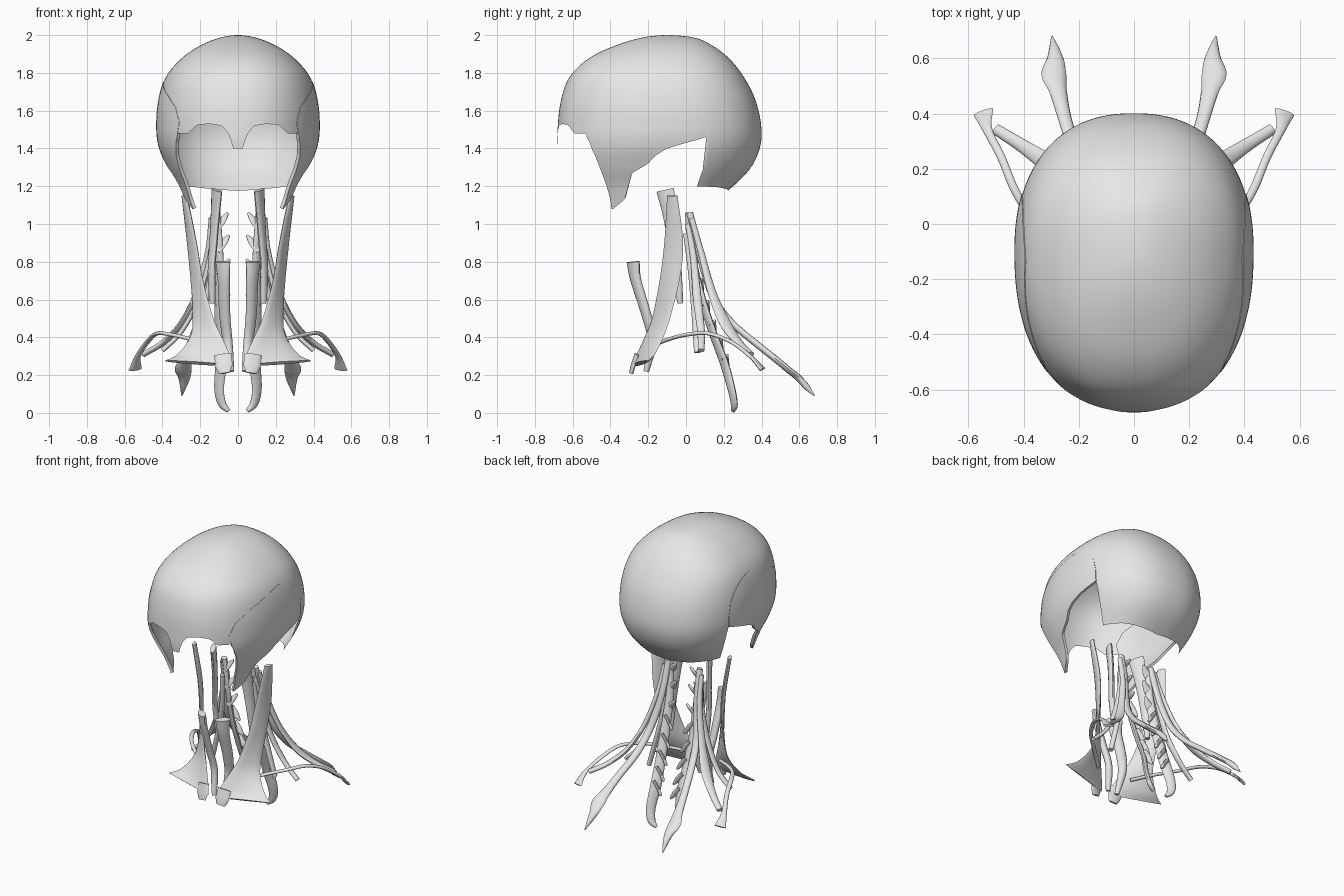
import bpy, bmesh, math
from mathutils import Vector

cube = bpy.data.objects.get("Cube")
if cube:
    bpy.data.objects.remove(cube)

grey = bpy.data.materials.new("muscle_grey")
grey.use_nodes = True
grey.diffuse_color = (0.8, 0.8, 0.8, 1)
grey.node_tree.nodes["Principled BSDF"].inputs["Base Color"].default_value = (0.8, 0.8, 0.8, 1)


def smooth(keys, t):
    """Cubic interpolation through rows whose first entry is the parameter."""
    t = min(max(t, keys[0][0]), keys[-1][0])
    i = 0
    while i < len(keys) - 2 and t > keys[i + 1][0]:
        i += 1
    a, b = keys[i], keys[i + 1]
    before, after = keys[max(i - 1, 0)], keys[min(i + 2, len(keys) - 1)]
    h = b[0] - a[0]
    u = (t - a[0]) / h
    out = []
    for k in range(1, len(a)):
        ma = (b[k] - before[k]) / (b[0] - before[0]) * h
        mb = (after[k] - a[k]) / (after[0] - a[0]) * h
        out.append((2*u**3 - 3*u*u + 1) * a[k] + (u**3 - 2*u*u + u) * ma
                   + (3*u*u - 2*u**3) * b[k] + (u**3 - u*u) * mb)
    return out


def linear(keys, t):
    for a, b in zip(keys, keys[1:]):
        if t <= b[0]:
            u = (t - a[0]) / (b[0] - a[0])
            return [p + (q - p) * u for p, q in zip(a[1:], b[1:])]
    return list(keys[-1][1:])


def finish(name, bm, merge=False, solid=0):
    """Turn half a part into a mirrored, smooth shaded object."""
    bmesh.ops.remove_doubles(bm, verts=bm.verts, dist=0.0001)
    bmesh.ops.recalc_face_normals(bm, faces=bm.faces)
    mesh = bpy.data.meshes.new(name)
    bm.to_mesh(mesh)
    bm.free()
    mesh.materials.append(grey)
    obj = bpy.data.objects.new(name, mesh)
    bpy.context.collection.objects.link(obj)
    bpy.ops.object.select_all(action='DESELECT')
    obj.select_set(True)
    bpy.context.view_layer.objects.active = obj
    if solid:
        mod = obj.modifiers.new("thickness", 'SOLIDIFY')
        mod.thickness = solid
        bpy.ops.object.modifier_apply(modifier=mod.name)
    bpy.ops.object.shade_smooth_by_angle(angle=math.radians(50))
    mirror = obj.modifiers.new("mirror", 'MIRROR')
    mirror.use_mirror_merge = merge


def grid(bm, rows, closed=False):
    rows = [[bm.verts.new(p) for p in row] for row in rows]
    for r, q in zip(rows, rows[1:]):
        n = len(r)
        for j in range(n if closed else n - 1):
            k = (j + 1) % n
            bm.faces.new((r[j], r[k], q[k], q[j]))
    return rows


# Head surface: height, half width, reach forward, reach backward
CENTRE_Y, POWER = -0.1, 2.3
HEAD = [(math.sqrt(2 - z), w, f, b) for z, w, f, b in (
    (2, 0, 0, 0), (1.985, .1, .14, .15), (1.95, .19, .26, .23), (1.88, .295, .41, .325),
    (1.78, .38, .515, .405), (1.65, .42, .563, .47), (1.5, .43, .58, .5), (1.4, .415, .58, .49),
    (1.3, .375, .56, .445), (1.2, .325, .52, .35), (1.08, .285, .46, .2))]


def signed_power(v):
    return math.copysign(abs(v) ** (2 / POWER), v)


# Scalp cap, lower edge given by angle from the front
EDGE = [(0, 1.4), (.045, 1.4), (.06, 1.44), (.08, 1.47), (.11, 1.495), (.16, 1.52), (.3, 1.53),
        (.46, 1.525), (.52, 1.51), (.6, 1.48), (1.95, 1.465), (1.97, 1.2), (2.4, 1.195),
        (math.pi, 1.175)]
UPPER, SIDES = .66, 160
bm = bmesh.new()
rows = []
for i in range(SIDES + 1):
    a = math.pi * i / SIDES
    low = math.sqrt(2 - linear(EDGE, a)[0])
    row = []
    for s in ([UPPER * j / 30 for j in range(30)]
              + [UPPER + (low - UPPER) * j / 12 for j in range(13)]):
        w, f, b = smooth(HEAD, s)
        c = signed_power(math.cos(a))
        x = 0 if i in (0, SIDES) else w * signed_power(math.sin(a))
        row.append((x, CENTRE_Y - c * (f if c > 0 else b), 2 - s * s))
    rows.append(row)
grid(bm, rows)
finish("scalp_cap", bm, merge=True)

# Temple panels: height, front edge, back edge
TEMPLE = [(1.08, -.395, -.385), (1.13, -.4, -.325), (1.2, -.42, -.305), (1.27, -.445, -.285),
          (1.32, -.465, -.2), (1.36, -.48, -.165), (1.4, -.5, -.1), (1.43, -.51, 0),
          (1.46, -.525, .11), (1.54, -.54, .11), (1.62, -.5, .09), (1.68, -.4, .05),
          (1.73, -.25, -.02), (1.755, -.14, -.1)]
bm = bmesh.new()
rows = []
for i in range(61):
    z = 1.08 + .675 * i / 60
    front, back = linear(TEMPLE, z)
    w, f, b = smooth(HEAD, math.sqrt(2 - z))
    row = []
    for j in range(25):
        y = front + (back - front) * j / 24
        d = y - CENTRE_Y
        r = min(abs(d) / (f if d < 0 else b), 1)
        row.append(((w + .003) * (1 - r ** POWER) ** (1 / POWER), y, z))
    rows.append(row)
grid(bm, rows)
finish("temple_panel", bm, solid=.018)


def strand(bm, points, across, thick):
    """Flat tapering muscle: points are x, y, z, width; across sets the flat side."""
    keys = [(i, *p) for i, p in enumerate(points)]
    steps = (len(points) - 1) * 6
    path = [smooth(keys, i / 6) for i in range(steps + 1)]
    rows = []
    for i, p in enumerate(path):
        tangent = (Vector(path[min(i + 1, steps)][:3]) - Vector(path[max(i - 1, 0)][:3])).normalized()
        side = Vector(across)
        if len(p) > 4:
            side = Vector(p[4:])
            half = side.length
        else:
            side = (side - tangent * side.dot(tangent)).normalized()
            half = p[3] / 2
        normal = tangent.cross(side).normalized() * min(thick / 2, half)
        side = side.normalized() * half
        ring = [2 * math.pi * k / 12 for k in range(12)]
        rows.append([Vector(p[:3]) + side * math.cos(k) + normal * math.sin(k) for k in ring])
    rows = grid(bm, rows, closed=True)
    bm.faces.new(rows[0])
    bm.faces.new(rows[-1])


def muscle(name, *strands):
    bm = bmesh.new()
    for s in strands:
        strand(bm, *s)
    finish(name, bm)


# Front neck sheet, lofted between its inner and outer edges, with a lower lobe
INNER = [(.272, -.1, 1.15), (.22, -.115, .9), (.185, -.14, .7), (.13, -.18, .5),
         (.085, -.22, .4), (.04, -.265, .3), (.025, -.285, .25)]
OUTER = [(.295, -.045, 1.15), (.268, -.015, .9), (.25, -.035, .7), (.24, -.085, .5),
         (.255, -.12, .4), (.32, -.165, .31), (.39, -.2, .275)]
sheet = []
for a, b in zip(INNER, OUTER):
    a, b = Vector(a), Vector(b)
    sheet.append((*((a + b) / 2), 0, *((b - a) / 2)))
muscle("front_neck_sheet", (sheet, (1, 0, 0), .025),
       ([(.08, -.26, .31, .09), (.075, -.28, .25, .09), (.07, -.29, .21, .06)], (1, .2, 0), .02))

# Strap in front of the throat and the deep strap behind it
muscle("throat_strap", ([(.08, -.28, .8, .095), (.075, -.265, .7, .075), (.07, -.21, .52, .065),
                         (.055, -.18, .38, .055), (.035, -.21, .22, .03)], (1, .8, 0), .045))
muscle("deep_neck_strap", ([(.112, -.11, 1.18, .105), (.12, -.085, 1.05, .085),
                            (.13, -.065, .9, .07), (.14, -.05, .75, .06),
                            (.135, -.03, .58, .03)], (.5, 1, 0), .035))

# Thin shoulder strap with a flared end
muscle("shoulder_strap", ([(.13, -.19, .35, .025), (.25, -.09, .39, .025), (.36, .01, .415, .025),
                           (.43, .12, .42, .03), (.48, .24, .375, .03), (.53, .34, .3, .035),
                           (.545, .405, .23, .075)], (1, -.5, 0), .02))

# Long back strap ending in a blade
muscle("back_strap", ([(.12, .02, 1.06, .04), (.13, .06, .9, .05), (.15, .095, .75, .05),
                       (.18, .15, .6, .05), (.21, .25, .47, .05), (.25, .38, .36, .05),
                       (.275, .48, .28, .065), (.29, .54, .23, .09), (.285, .6, .18, .06),
                       (.297, .68, .09, .005)], (1, 0, .1), .035))

# Side neck strands fanning outward
muscle("side_neck_strands",
       ([(.14, .03, 1.03, .03), (.16, .08, .85, .035), (.22, .14, .63, .05), (.3, .21, .47, .07),
         (.4, .28, .37, .05), (.5, .343, .31, .04)], (-.4, 1, 0), .03),
       ([(.12, .01, 1, .03), (.15, .04, .82, .035), (.21, .06, .6, .045), (.3, .08, .43, .04),
         (.4, .08, .33, .035)], (0, 1, 0), .025),
       ([(.12, 0, .95, .03), (.14, .03, .75, .04), (.18, .05, .55, .045), (.24, .06, .32, .035)],
        (0, 1, 0), .03))

# Serrated strap beside the spine, with teeth
SPINE = [(.11, .01, 1.06, .035), (.1, .03, .85, .05), (.1, .08, .62, .06), (.095, .14, .43, .065),
         (.09, .2, .27, .07), (.1, .24, .13, .06), (.085, .255, .05, .05), (.05, .25, .01, .02)]
parts = [(SPINE, (1, .7, 0), .03)]
keys = [(i, *p) for i, p in enumerate(SPINE)]
for i in range(8):
    x, y, z, w = smooth(keys, .15 + i * .57)
    flip = 1 if z > .7 else -1
    tooth = [(x + .01, y, z - .05 * flip, .05), (x - .025, y + .005, z - .01 * flip, .045),
             (x - .055, y + .015, z + .03 * flip, .012)]
    parts.append((tooth, (0, .5, 1), .02))
muscle("serrated_spine_strap", *parts)
